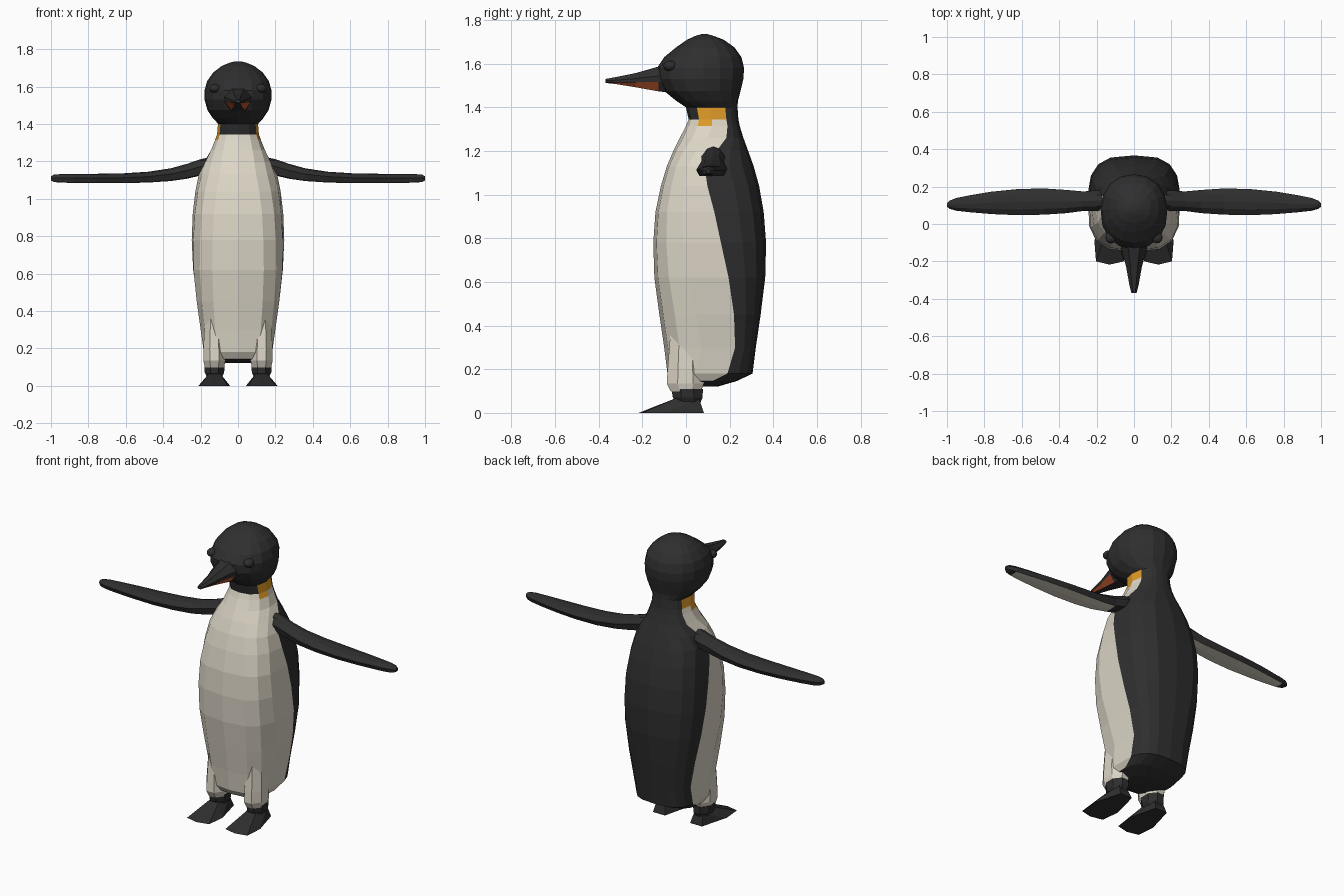
import bpy, bmesh, math
from mathutils import Vector


def make_mat(name, rgb):
    m = bpy.data.materials.new(name)
    m.diffuse_color = (*rgb, 1)
    return m


MATS = [make_mat("black_feather", (0.028, 0.028, 0.028)),
        make_mat("cream_feather", (0.72, 0.67, 0.57)),
        make_mat("yellow_patch", (0.72, 0.32, 0.02)),
        make_mat("orange_bill", (0.50, 0.09, 0.025))]
BLACK, CREAM, YELLOW, ORANGE = range(4)


def finish(name, bm):
    bmesh.ops.recalc_face_normals(bm, faces=bm.faces)
    me = bpy.data.meshes.new(name)
    bm.to_mesh(me)
    bm.free()
    for m in MATS:
        me.materials.append(m)
    ob = bpy.data.objects.new(name, me)
    bpy.context.collection.objects.link(ob)
    return ob


def loft(name, rings, rule=lambda i, j: BLACK, caps=(BLACK, BLACK)):
    """Skin a list of rings; rule(ring, segment) picks the colour."""
    bm = bmesh.new()
    vs = [[bm.verts.new(p) for p in r] for r in rings]
    n = len(rings[0])
    for i in range(len(vs) - 1):
        for j in range(n):
            k = (j + 1) % n
            f = bm.faces.new((vs[i][j], vs[i][k], vs[i + 1][k], vs[i + 1][j]))
            f.material_index = rule(i, j)
    for r, c in ((vs[0], caps[0]), (vs[-1], caps[1])):
        bm.faces.new(r).material_index = c
    return finish(name, bm)


def body_ring(z, front, back, hw, split, n):
    """Superellipse ring with one vertex per side exactly on the colour split."""
    cy, hy = (front + back) / 2, (back - front) / 2
    t = max(-0.95, min(0.95, (split - cy) / hy))
    tb = math.acos(-math.copysign(abs(t) ** (n / 2), t))
    angles = [tb * k / 4 for k in range(4)] + \
             [tb + (math.pi - tb) * k / 4 for k in range(5)]
    half = []
    for a in angles:
        c = math.cos(a)
        half.append((hw * max(0, math.sin(a)) ** (2 / n),
                     cy - hy * math.copysign(abs(c) ** (2 / n), c), z))
    half[-1] = (0, back, z)
    return half + [(-x, y, h) for x, y, h in half[-2:0:-1]]


# Torso: z, front y, back y, half width, colour split y, squareness
torso = [(0.122, 0.00, 0.15, 0.10, 0.07, 3),
         (0.145, -0.06, 0.23, 0.165, 0.12, 3),
         (0.18, -0.085, 0.305, 0.185, 0.19, 3),
         (0.30, -0.10, 0.32, 0.20, 0.225, 3),
         (0.45, -0.122, 0.342, 0.222, 0.22, 3),
         (0.62, -0.145, 0.363, 0.243, 0.195, 3),
         (0.78, -0.15, 0.367, 0.248, 0.16, 3),
         (0.92, -0.14, 0.356, 0.242, 0.13, 3),
         (1.04, -0.115, 0.335, 0.228, 0.098, 2.8),
         (1.13, -0.088, 0.31, 0.21, 0.085, 2.6),
         (1.20, -0.058, 0.285, 0.18, 0.14, 2.5),
         (1.26, -0.028, 0.263, 0.145, 0.185, 2.4),
         (1.315, 0.00, 0.246, 0.122, 0.19, 2.4),
         (1.345, 0.012, 0.24, 0.112, 0.185, 2.4),
         (1.40, 0.00, 0.236, 0.107, 0.18, 2.4)]


def torso_colour(i, j):
    k = min(j, 15 - j)
    if i == 0 or k > 3:
        return BLACK
    if i == 13:
        return YELLOW if k >= 2 else BLACK
    if i == 12 and k == 2:
        return YELLOW
    return CREAM


loft("torso", [body_ring(*r) for r in torso], torso_colour)

# Head
head = [(1.40, 0.00, 0.236, 0.107, 0.18, 2.4),
        (1.43, -0.045, 0.238, 0.135, 0.12, 2.3),
        (1.475, -0.10, 0.25, 0.164, 0.09, 2.2),
        (1.53, -0.13, 0.263, 0.179, 0.08, 2.2),
        (1.58, -0.133, 0.266, 0.179, 0.08, 2.2),
        (1.63, -0.10, 0.254, 0.165, 0.08, 2.2),
        (1.675, -0.045, 0.222, 0.133, 0.08, 2.2),
        (1.71, 0.005, 0.172, 0.088, 0.08, 2.2),
        (1.728, 0.045, 0.125, 0.045, 0.08, 2.2),
        (1.735, 0.07, 0.10, 0.015, 0.08, 2.2)]
loft("head", [body_ring(*r) for r in head])


# Beak: y, half width, top z, mouth z, bottom z
def beak_ring(y, w, zt, zm, zb):
    half = [(0.45 * w, zt - 0.12 * (zt - zm)), (w, zm + 0.35 * (zt - zm)),
            (0.95 * w, zm), (0.5 * w, zb)]
    pts = half + [(-x, z) for x, z in reversed(half)]
    return [(x, y, z) for x, z in pts]


beak = [(-0.05, 0.085, 1.625, 1.52, 1.465), (-0.125, 0.07, 1.597, 1.516, 1.473),
        (-0.23, 0.042, 1.563, 1.515, 1.492), (-0.33, 0.024, 1.54, 1.515, 1.508),
        (-0.37, 0.014, 1.532, 1.517, 1.512)]
loft("beak", [beak_ring(*r) for r in beak],
     lambda i, j: ORANGE if j in (2, 4) and 0 < i < 3 else BLACK)


# Flipper: x, centre y, half chord, top z, bottom z
flipper = [(0.14, 0.125, 0.05, 1.225, 1.13), (0.20, 0.125, 0.055, 1.212, 1.125),
           (0.27, 0.122, 0.052, 1.188, 1.108), (0.36, 0.12, 0.062, 1.163, 1.095),
           (0.48, 0.12, 0.07, 1.145, 1.087), (0.62, 0.117, 0.07, 1.136, 1.084),
           (0.76, 0.113, 0.06, 1.134, 1.084), (0.88, 0.108, 0.045, 1.133, 1.085),
           (0.95, 0.105, 0.034, 1.132, 1.087), (0.985, 0.103, 0.022, 1.129, 1.09),
           (1.0, 0.102, 0.01, 1.12, 1.098)]
SECTION = [(-1, 0.55), (-0.55, 0.9), (0, 1), (0.55, 0.9), (1, 0.55),
           (0.8, 0.05), (0, 0), (-0.8, 0.05)]


def ellipse_ring(cx, cy, z, rx, ry, n=8):
    return [(cx + rx * math.cos(math.tau * (k + 0.5) / n),
             cy + ry * math.sin(math.tau * (k + 0.5) / n), z) for k in range(n)]


for side, s in (("left", 1), ("right", -1)):
    loft(side + "_flipper",
         [[(s * x, cy + u * c, zb + v * (zt - zb)) for u, v in SECTION]
          for x, cy, c, zt, zb in flipper],
         lambda i, j: CREAM if j in (5, 6) and 2 <= i <= 7 else BLACK)

    # Eye, a shallow bump on the side of the face
    bm = bmesh.new()
    bmesh.ops.create_uvsphere(bm, u_segments=12, v_segments=8, radius=1)
    for v in bm.verts:
        v.co = Vector((s * 0.123 + v.co.x * 0.03, -0.072 + v.co.y * 0.032,
                       1.59 + v.co.z * 0.024))
    finish(side + "_eye", bm)

    # Thigh with cream feathers
    loft(side + "_thigh",
         [ellipse_ring(s * 0.126, 0.0, 0.098, 0.055, 0.075),
          ellipse_ring(s * 0.126, -0.003, 0.135, 0.064, 0.092),
          ellipse_ring(s * 0.127, -0.003, 0.20, 0.063, 0.088),
          ellipse_ring(s * 0.125, 0.0, 0.46, 0.05, 0.07)],
         lambda i, j: CREAM, (BLACK, CREAM))

    # Ankle
    loft(side + "_ankle",
         [ellipse_ring(s * 0.125, 0.012, 0.04, 0.04, 0.055),
          ellipse_ring(s * 0.126, 0.008, 0.07, 0.056, 0.074),
          ellipse_ring(s * 0.126, 0.005, 0.11, 0.059, 0.078)])

    # Wedge-shaped webbed foot
    bm = bmesh.new()
    sole = [(0.085, 0.082), (0.165, 0.082), (0.212, -0.09), (0.203, -0.2),
            (0.13, -0.217), (0.055, -0.2), (0.042, -0.09)]
    pts = [(x, y, 0) for x, y in sole]
    pts += [(0.095, -0.05, 0.066), (0.155, -0.05, 0.066),
            (0.10, 0.06, 0.066), (0.155, 0.06, 0.066)]
    for x, y, z in pts:
        bm.verts.new((s * x, y, z))
    bmesh.ops.convex_hull(bm, input=bm.verts)
    finish(side + "_foot", bm)
